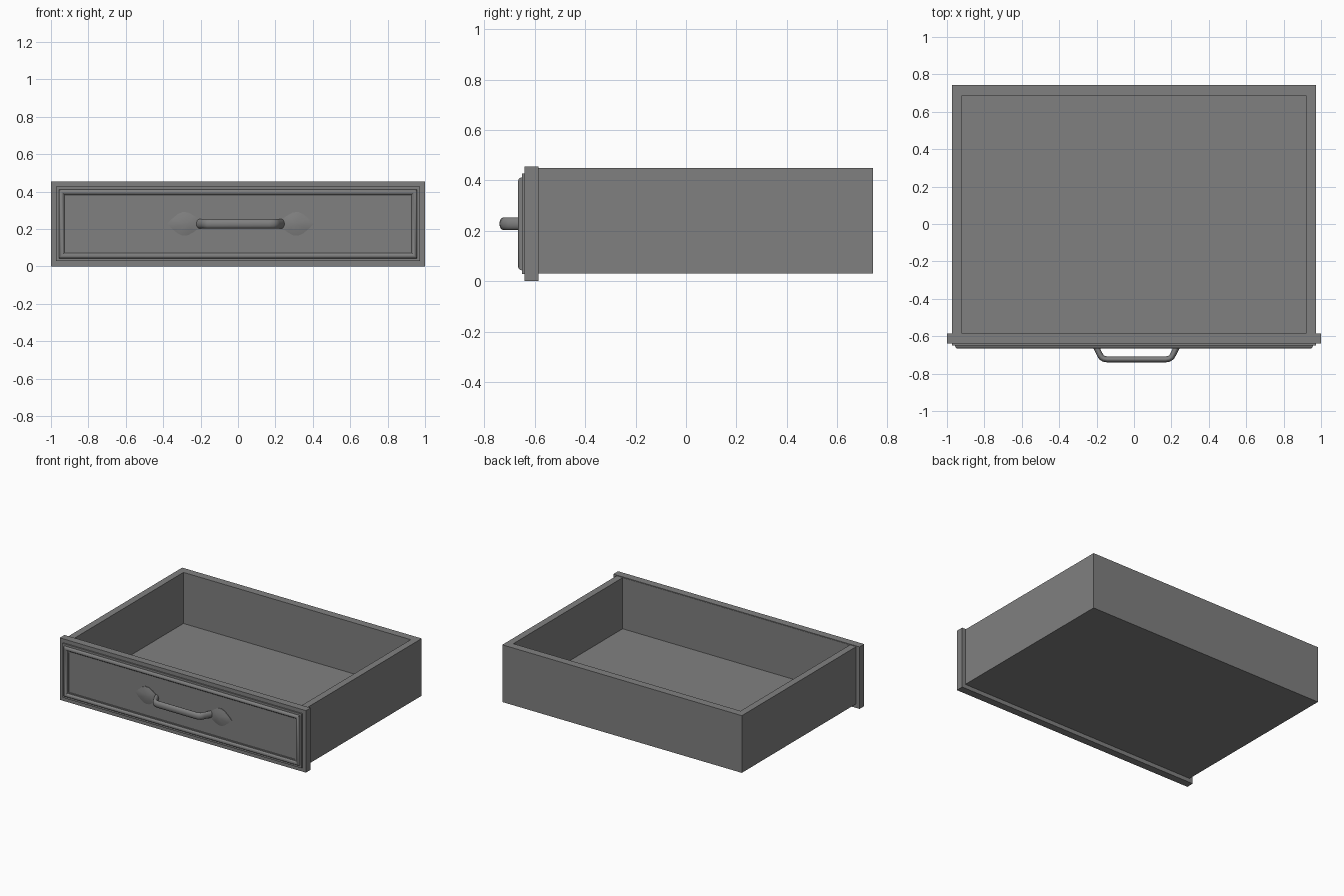
import bpy, bmesh, math
from mathutils import Vector

old = bpy.data.objects.get("Cube")
if old:
    bpy.data.objects.remove(old, do_unlink=True)

grey = bpy.data.materials.new("drawer_grey")
grey.use_nodes = True
colour = (0.216, 0.216, 0.216, 1)
grey.diffuse_color = colour
grey.node_tree.nodes["Principled BSDF"].inputs["Base Color"].default_value = colour


def loft(name, rings, smooth=None):
    """Skin a list of equal-length closed rings and cap both ends."""
    bm = bmesh.new()
    loops = [[bm.verts.new(p) for p in ring] for ring in rings]
    for a, b in zip(loops, loops[1:]):
        for i in range(len(a)):
            j = (i + 1) % len(a)
            bm.faces.new((a[i], a[j], b[j], b[i]))
    bm.faces.new(loops[0])
    bm.faces.new(loops[-1])
    bmesh.ops.recalc_face_normals(bm, faces=bm.faces)
    mesh = bpy.data.meshes.new(name)
    bm.to_mesh(mesh)
    bm.free()
    mesh.materials.append(grey)
    obj = bpy.data.objects.new(name, mesh)
    bpy.context.collection.objects.link(obj)
    if smooth:
        bpy.ops.object.select_all(action='DESELECT')
        obj.select_set(True)
        bpy.context.view_layer.objects.active = obj
        bpy.ops.object.shade_smooth_by_angle(angle=math.radians(smooth))
    return obj


# Open drawer box: outside up, over the rim, down to the inner floor
def plan_ring(x, front, back, z):
    return [(-x, front, z), (x, front, z), (x, back, z), (-x, back, z)]


outer, inner = (0.973, -0.60, 0.742), (0.923, -0.583, 0.685)
loft("drawer_box", [plan_ring(*outer, 0.03), plan_ring(*outer, 0.45),
                    plan_ring(*inner, 0.45), plan_ring(*inner, 0.075)])


# Front panel with stepped, rounded moulding: (inset, y) profile
def face_ring(inset, y):
    x, low, high = 1 - inset, inset, 0.455 - inset
    return [(-x, y, low), (x, y, low), (x, y, high), (-x, y, high)]


moulding = [(0, -0.585), (0, -0.64), (0.028, -0.64), (0.028, -0.65),
            (0.043, -0.65), (0.045, -0.658), (0.05, -0.664), (0.056, -0.666),
            (0.063, -0.664), (0.068, -0.658), (0.072, -0.654),
            (0.08, -0.654), (0.08, -0.648)]
loft("front_panel", [face_ring(*p) for p in moulding], 35)

# Handle centre on the panel
CX, CZ, PANEL = 0.013, 0.228, -0.648

# Grip: oval tube swept along a mirrored path of (distance from centre, y)
half = [(0.222, -0.645), (0.196, -0.698), (0.187, -0.713),
        (0.174, -0.721), (0.155, -0.724)]
path = [Vector((CX - d, y, CZ)) for d, y in half]
path += [Vector((CX + d, y, CZ)) for d, y in reversed(half)]
rings = []
for i, p in enumerate(path):
    along = (path[min(i + 1, len(path) - 1)] - path[max(i - 1, 0)]).normalized()
    side = along.cross(Vector((0, 0, 1)))
    rings.append([p + side * 0.016 * math.cos(a) + Vector((0, 0, 0.025 * math.sin(a)))
                  for a in (math.tau * k / 16 for k in range(16))])
loft("handle_grip", rings, 50)

# Leaf-shaped mounting plates, slightly domed
upper = [(0.392, 0), (0.365, 0.027), (0.335, 0.052), (0.31, 0.063),
         (0.28, 0.061), (0.25, 0.044), (0.226, 0.027)]
outline = upper + [(d, -h) for d, h in reversed(upper[1:])]
for name, s in (("right_handle_plate", -1), ("left_handle_plate", 1)):
    rings = [[(CX + s * (0.29 + (d - 0.29) * k), y, CZ + h * k) for d, h in outline]
             for k, y in ((1, PANEL + 0.004), (1, PANEL - 0.004),
                          (0.6, PANEL - 0.01), (0.15, PANEL - 0.013))]
    loft(name, rings, 40)
